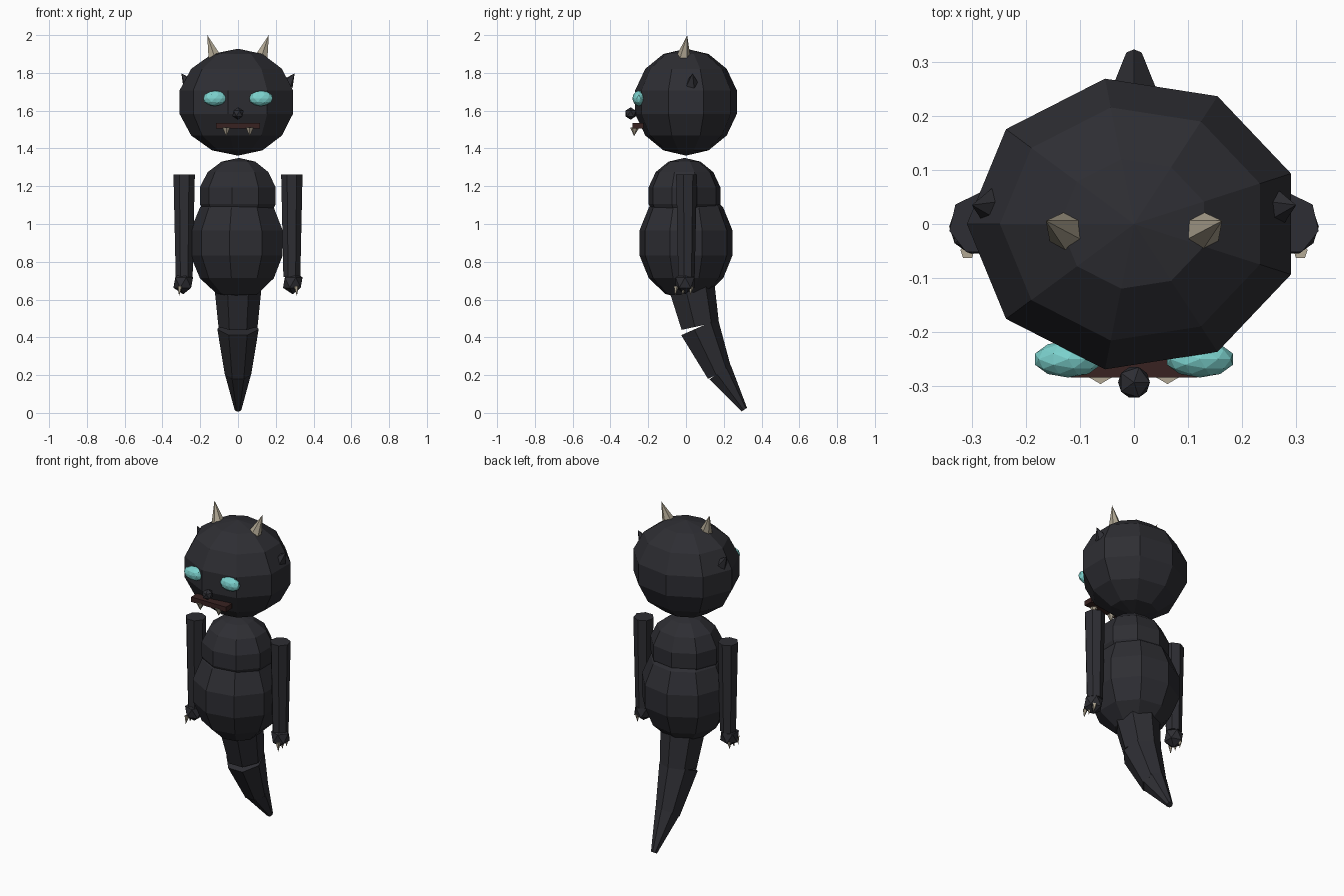
import bpy, bmesh, math
from mathutils import Vector, Matrix

cube = bpy.data.objects.get("Cube")
if cube:
    bpy.data.objects.remove(cube)


def material(name, rgb):
    m = bpy.data.materials.new(name)
    m.use_nodes = True
    m.diffuse_color = (*rgb, 1)
    bsdf = next(n for n in m.node_tree.nodes if n.type == "BSDF_PRINCIPLED")
    bsdf.inputs["Base Color"].default_value = (*rgb, 1)
    bsdf.inputs["Roughness"].default_value = 0.9
    return m


FUR = material("charcoal", (0.027, 0.027, 0.033))
BONE = material("bone", (0.42, 0.37, 0.28))
EYE = material("teal", (0.20, 0.64, 0.61))
MOUTH = material("dark_brown", (0.04, 0.016, 0.015))


def finish(name, bm, mat, matrix):
    bmesh.ops.remove_doubles(bm, verts=bm.verts, dist=0.00001)
    bm.transform(matrix)
    bmesh.ops.recalc_face_normals(bm, faces=bm.faces)
    mesh = bpy.data.meshes.new(name)
    bm.to_mesh(mesh)
    bm.free()
    mesh.materials.append(mat)
    ob = bpy.data.objects.new(name, mesh)
    bpy.context.collection.objects.link(ob)
    return ob


def placed(center, size):
    return Matrix.Translation(center) @ Matrix.Diagonal((*size, 1))


def ball(name, center, radii, mat=FUR):
    """Nine-sided sphere with one corner pointing to -x."""
    bm = bmesh.new()
    bmesh.ops.create_uvsphere(bm, u_segments=9, v_segments=7, radius=1)
    v = next(v for v in bm.verts if v.co.xy.length > 0.5)
    turn = Matrix.Rotation(math.pi - math.atan2(v.co.y, v.co.x), 4, "Z")
    return finish(name, bm, mat, placed(center, radii) @ turn)


def gem(name, center, radii, mat, detail):
    bm = bmesh.new()
    bmesh.ops.create_icosphere(bm, subdivisions=detail, radius=1)
    return finish(name, bm, mat, placed(center, radii))


def taper(name, low, high, r_low, r_high, sides, mat=FUR):
    """Tapered prism or cone running from a low point to a high point."""
    low, high = Vector(low), Vector(high)
    axis = high - low
    bm = bmesh.new()
    bmesh.ops.create_cone(bm, cap_ends=True, segments=sides, radius1=r_low,
                          radius2=r_high, depth=axis.length)
    turn = Vector((0, 0, 1)).rotation_difference(axis).to_matrix().to_4x4()
    return finish(name, bm, mat, Matrix.Translation((low + high) / 2) @ turn)


# Head and trunk
ball("head", (0, 0, 1.645), (0.317, 0.28, 0.283))
ball("chest", (0.005, -0.008, 1.15), (0.212, 0.198, 0.2))
ball("belly", (0, 0, 0.9), (0.258, 0.256, 0.3))

# Face
gem("nose", (0, -0.293, 1.585), (0.033, 0.033, 0.033), FUR, 1)
bm = bmesh.new()
bmesh.ops.create_cube(bm, size=1)
finish("mouth", bm, MOUTH, placed((0, -0.255, 1.52), (0.235, 0.058, 0.03)))

# Paired parts
for side, s in (("left", 1), ("right", -1)):
    gem(side + "_eye", (s * 0.122, -0.25, 1.665), (0.064, 0.034, 0.041), EYE, 2)
    taper(side + "_fang", (s * 0.062, -0.275, 1.465), (s * 0.062, -0.272, 1.51),
          0, 0.024, 6, BONE)
    taper(side + "_horn", (s * 0.12, -0.015, 1.87), (s * 0.163, 0.006, 2.0),
          0.042, 0, 6, BONE)
    taper(side + "_ear", (s * 0.26, 0.032, 1.74), (s * 0.3, 0.035, 1.798),
          0.037, 0, 5)
    taper(side + "_arm", (s * 0.285, 0, 0.72), (s * 0.285, 0, 1.262),
          0.046, 0.058, 7)
    gem(side + "_hand", (s * 0.29, -0.005, 0.69), (0.058, 0.058, 0.062), FUR, 1)
    for i in range(3):
        y = -0.052 + 0.04 * i
        taper(f"{side}_claw_{i + 1}", (s * 0.312, y - 0.006, 0.62),
              (s * 0.308, y, 0.67), 0, 0.014, 5, BONE)

# Tail in three tapering sections
taper("tail_base", (0, 0.07, 0.46), (0, 0.02, 0.69), 0.106, 0.13, 7)
taper("tail_middle", (0, 0.175, 0.206), (0, 0.067, 0.452), 0.071, 0.112, 7)
taper("tail_tip", (0, 0.308, 0.017), (0, 0.178, 0.213), 0.018, 0.071, 7)
